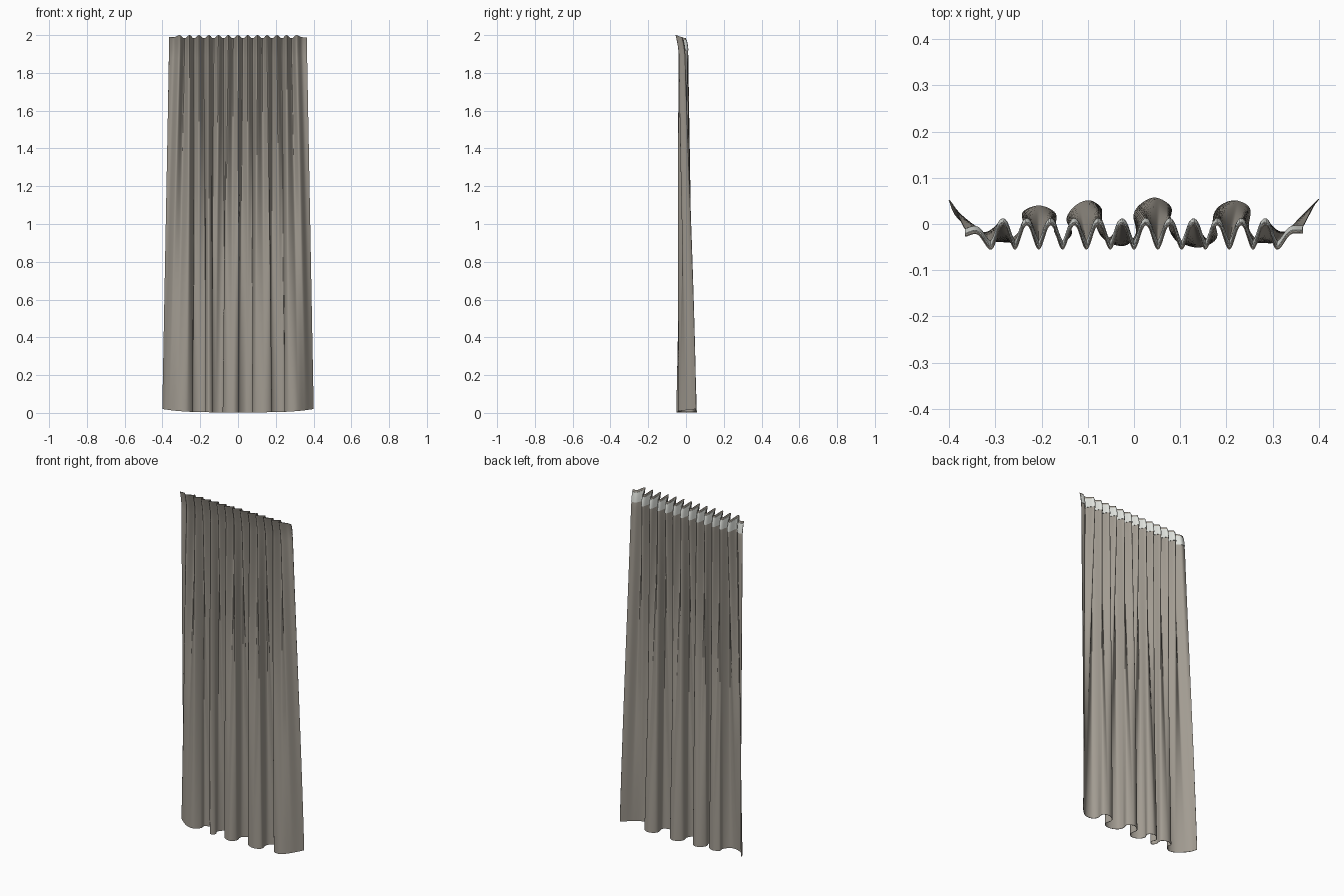
import bpy, math
from mathutils import Vector

if "Cube" in bpy.data.objects:
    bpy.data.objects.remove(bpy.data.objects["Cube"])

COLS = 420


def material(name, rgb):
    m = bpy.data.materials.new(name)
    m.diffuse_color = (*rgb, 1)
    m.use_nodes = True
    m.node_tree.nodes["Principled BSDF"].inputs["Base Color"].default_value = m.diffuse_color
    return m


def smooth_path(pts, n):
    """Catmull-Rom curve through pts, resampled evenly by length to n points."""
    p = [Vector(q) for q in pts]
    p = [p[0] * 2 - p[1]] + p + [p[-1] * 2 - p[-2]]
    dense = []
    for i in range(1, len(p) - 2):
        a, b, c, d = p[i - 1:i + 3]
        for s in range(16):
            t = s / 16
            dense.append(0.5 * (2 * b + (c - a) * t + (2 * a - 5 * b + 4 * c - d) * t * t
                                + (3 * b - a - 3 * c + d) * t ** 3))
    dense.append(p[-2])
    length = [0]
    for a, b in zip(dense, dense[1:]):
        length.append(length[-1] + (b - a).length)
    out, j = [], 0
    for i in range(n):
        s = length[-1] * i / (n - 1)
        while j < len(dense) - 2 and length[j + 1] < s:
            j += 1
        f = (s - length[j]) / (length[j + 1] - length[j])
        out.append(dense[j].lerp(dense[j + 1], min(f, 1)))
    return out


# Gathered zigzag at the heading: 13 front folds, flat-topped back folds
STEP = 0.0515
head = [(-0.365, -0.012), (-0.338, -0.008)]
for k in range(13):
    x = (k - 6) * STEP
    head.append((x, -0.037))
    if k < 12:
        head += [(x + STEP / 2 - 0.006, 0.005), (x + STEP / 2 + 0.006, 0.005)]
head += [(0.338, -0.008), (0.365, -0.006)]

# Broad loose folds at the hem
hem = [(-.40, .052), (-.385, .018), (-.35, -.012), (-.31, -.035), (-.27, -.035), (-.24, -.005),
       (-.24, .025), (-.205, .039), (-.17, .022), (-.172, -.015), (-.155, -.037), (-.135, -.02),
       (-.145, .012), (-.125, .04), (-.095, .05), (-.07, .03), (-.08, -.005), (-.06, -.036),
       (-.02, -.046), (.005, -.02), (.0, .02), (.018, .045), (.048, .056), (.08, .035),
       (.075, -.002), (.092, -.034), (.14, -.05), (.178, -.03), (.172, .015), (.188, .04),
       (.22, .05), (.25, .033), (.248, -.01), (.27, -.036), (.31, -.038), (.35, -.006),
       (.38, .03), (.40, .054)]

HEAD = smooth_path(head, COLS)
HEM = smooth_path(hem, COLS)


def cloth_point(i, z):
    """Point of the cloth in column i at nominal height z."""
    w = min(max((1.94 - z) / 1.94, 0), 1)
    p = HEAD[i].lerp(HEM[i], w)
    y = p.y * (1 + 0.6 * w * (1 - w))
    f = max((z - 1.88) / 0.12, 0)              # frill leans forward and opens
    y += -0.015 * f * f + 0.12 * (p.y + 0.015) * f
    dip = 0.016 * f * min(max((HEAD[i].y + 0.037) / 0.042, 0), 1)
    lift = 0.018 * abs(p.x / 0.4) ** 4 * w ** 8 + 0.003 * w ** 8
    return Vector((p.x, y, z - dip + lift))


def sheet(name, heights, push, thick, mat):
    verts, faces = [], []
    for z in heights:
        row = [cloth_point(i, z) for i in range(COLS)]
        for i, p in enumerate(row):
            d = row[min(i + 1, COLS - 1)] - row[max(i - 1, 0)]
            verts.append(p + Vector((-d.y, d.x, 0)).normalized() * push)
    for r in range(len(heights) - 1):
        for i in range(COLS - 1):
            a = r * COLS + i
            faces.append((a, a + 1, a + 1 + COLS, a + COLS))
    me = bpy.data.meshes.new(name)
    me.from_pydata(verts, [], faces)
    me.materials.append(mat)
    ob = bpy.data.objects.new(name, me)
    bpy.context.collection.objects.link(ob)
    sol = ob.modifiers.new("thickness", 'SOLIDIFY')
    sol.thickness = thick
    sol.offset = 0
    bpy.ops.object.select_all(action='DESELECT')
    ob.select_set(True)
    bpy.context.view_layer.objects.active = ob
    bpy.ops.object.modifier_apply(modifier=sol.name)
    bpy.ops.object.shade_smooth_by_angle(angle=math.radians(50))
    return ob


cloth = material("warm grey cloth", (0.36, 0.33, 0.285))
white = material("off white tape", (0.74, 0.76, 0.72))

# Curtain panel, with finer rows at the frill
sheet("curtain_panel", [1.88 * k / 32 for k in range(33)] + [1.88 + 0.12 * k / 8 for k in range(1, 9)],
      0, 0.002, cloth)
# Gathering tape sewn along the back of the heading
sheet("heading_tape", [1.925 + 0.062 * k / 5 for k in range(6)], 0.0027, 0.002, white)
